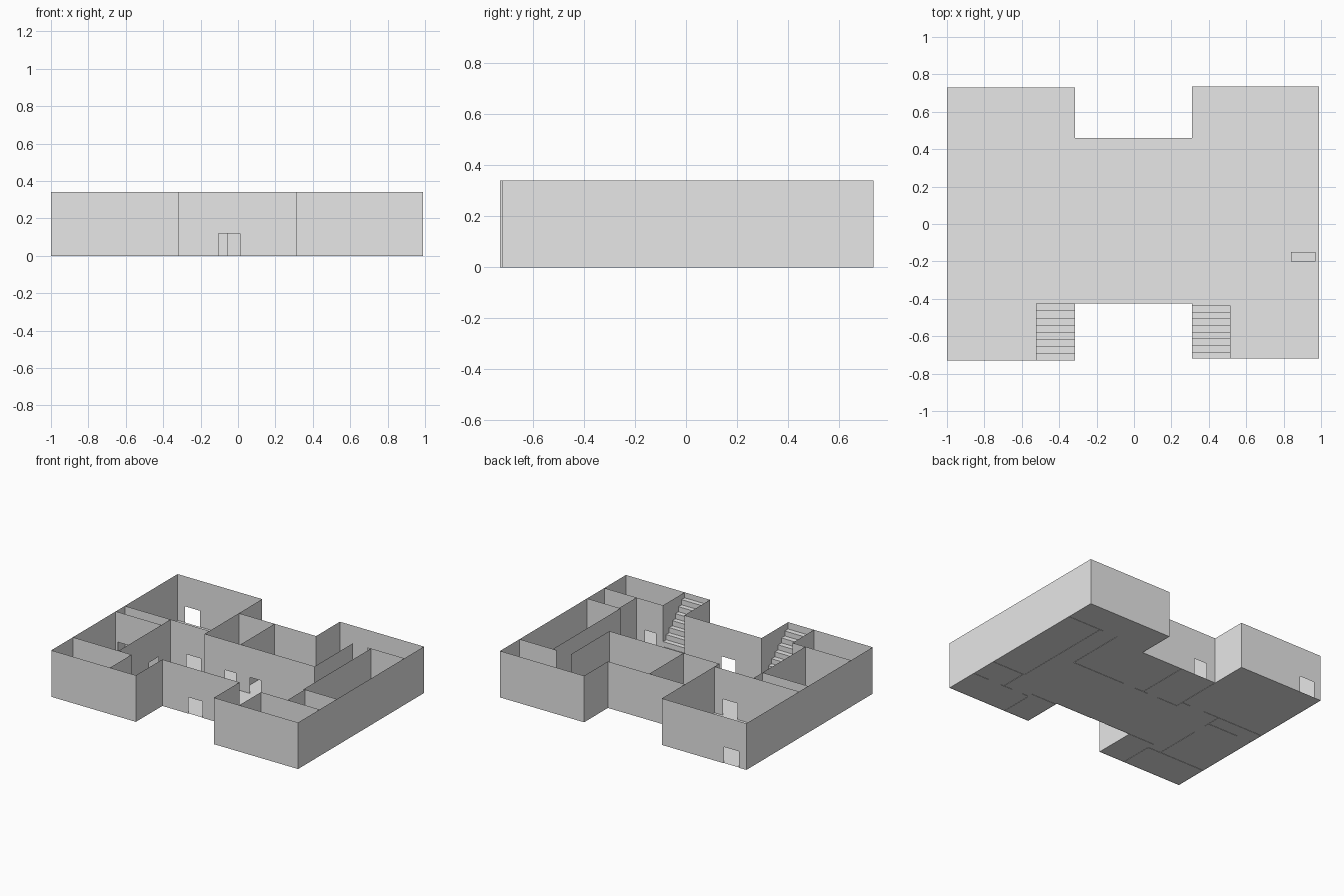
import bpy
import bmesh
from mathutils import Vector

cube = bpy.data.objects.get("Cube")
if cube:
    bpy.data.objects.remove(cube, do_unlink=True)

HEIGHT = 0.34
DOOR_TOP = 0.12

grey = bpy.data.materials.new("plain grey")
grey.use_nodes = True
grey.diffuse_color = (0.8, 0.8, 0.8, 1)
grey.node_tree.nodes["Principled BSDF"].inputs["Base Color"].default_value = (0.8, 0.8, 0.8, 1)


def finish(name, bm):
    bmesh.ops.remove_doubles(bm, verts=bm.verts, dist=0.0001)
    mesh = bpy.data.meshes.new(name)
    bm.to_mesh(mesh)
    bm.free()
    mesh.materials.append(grey)
    obj = bpy.data.objects.new(name, mesh)
    bpy.context.collection.objects.link(obj)
    return obj


def add_panel(bm, a, b, low, high):
    """Upright sheet between two plan points."""
    corners = [(*a, low), (*b, low), (*b, high), (*a, high)]
    bm.faces.new([bm.verts.new(c) for c in corners])


def wall(name, a, b, doors=()):
    """Thin wall along x or y; doors are ranges along its running axis."""
    bm = bmesh.new()
    a, b = Vector(a), Vector(b)
    axis = 0 if abs(b.x - a.x) > abs(b.y - a.y) else 1
    if a[axis] > b[axis]:
        a, b = b, a

    def at(value):
        return a.lerp(b, (value - a[axis]) / (b[axis] - a[axis]))

    start = a
    for first, last in sorted(doors):
        add_panel(bm, start, at(first), 0, HEIGHT)
        add_panel(bm, at(first), at(last), DOOR_TOP, HEIGHT)
        start = at(last)
    add_panel(bm, start, b, 0, HEIGHT)
    return finish(name, bm)


def stairs(name, x0, x1, y0, y1, top, steps=8):
    """Strip of risers and treads climbing from y0 to y1."""
    bm = bmesh.new()
    run, rise = (y1 - y0) / steps, top / steps
    for i in range(steps):
        y, z = y0 + i * run, i * rise
        add_panel(bm, (x0, y), (x1, y), z, z + rise)
        tread = [(x0, y), (x1, y), (x1, y + run), (x0, y + run)]
        bm.faces.new([bm.verts.new((*p, z + rise)) for p in tread])
    return finish(name, bm)


# Outline of the building, counter-clockwise from the front right corner
outline = [(-1, -0.73), (-0.315, -0.73), (-0.315, -0.425), (0.31, -0.425),
           (0.31, -0.72), (0.99, -0.72), (0.99, 0.735), (0.31, 0.735),
           (0.31, 0.46), (-0.315, 0.46), (-0.315, 0.73), (-1, 0.73)]
outer_doors = {2: [(-0.105, 0.01)], 8: [(-0.24, -0.135)], 10: [(-0.94, -0.82)]}

# Floor in three rectangles
for name, x0, x1, y0, y1 in [("west_floor", -1, -0.315, -0.73, 0.73),
                             ("middle_floor", -0.315, 0.31, -0.425, 0.46),
                             ("east_floor", 0.31, 0.99, -0.72, 0.735)]:
    bm = bmesh.new()
    bm.faces.new([bm.verts.new((x, y, 0.002)) for x, y in
                  [(x0, y0), (x1, y0), (x1, y1), (x0, y1)]])
    finish(name, bm)

# Outer walls
for i, point in enumerate(outline):
    wall(f"outer_wall_{i + 1}", point, outline[(i + 1) % len(outline)],
         outer_doors.get(i, ()))

# West wing partitions
wall("west_back_room_wall", (-1, 0.12), (-0.315, 0.12), [(-0.5, -0.385)])
wall("west_closet_wall", (-1, 0.015), (-0.63, 0.015), [(-0.98, -0.88)])
wall("west_hall_wall", (-0.63, -0.48), (-0.63, 0.12), [(-0.13, -0.02)])
wall("west_front_room_wall", (-1, -0.48), (-0.525, -0.48))
wall("west_stair_wall", (-0.525, -0.73), (-0.525, -0.48))

# Middle partitions
wall("middle_side_wall", (-0.315, 0.065), (-0.315, 0.46))
wall("middle_long_wall", (-0.315, 0.065), (0.575, 0.065),
     [(-0.15, -0.06), (0.05, 0.14)])
wall("middle_divider", (-0.025, 0.065), (-0.025, 0.46))
wall("middle_end_wall", (0.575, 0.065), (0.575, 0.51))

# East wing partitions
wall("east_hall_wall", (0.72, -0.27), (0.72, 0.51))
wall("east_back_room_wall", (0.69, 0.51), (0.99, 0.51))
wall("east_closet_wall", (0.725, -0.27), (0.99, -0.27))
wall("east_closet_side", (0.73, -0.47), (0.73, -0.27))
wall("east_front_room_wall", (0.515, -0.47), (0.99, -0.47),
     [(0.57, 0.66), (0.76, 0.86)])
wall("east_stair_wall", (0.515, -0.72), (0.515, -0.47))

# Stairs
stairs("west_stairs", -0.525, -0.315, -0.425, -0.73, 0.29)
stairs("east_stairs", 0.31, 0.515, -0.435, -0.72, 0.3)

# Low step in the east room
bm = bmesh.new()
bmesh.ops.create_cube(bm, size=1)
bmesh.ops.scale(bm, vec=(0.13, 0.05, 0.03), verts=bm.verts)
bmesh.ops.translate(bm, vec=(0.905, -0.175, 0.017), verts=bm.verts)
finish("low_step", bm)
